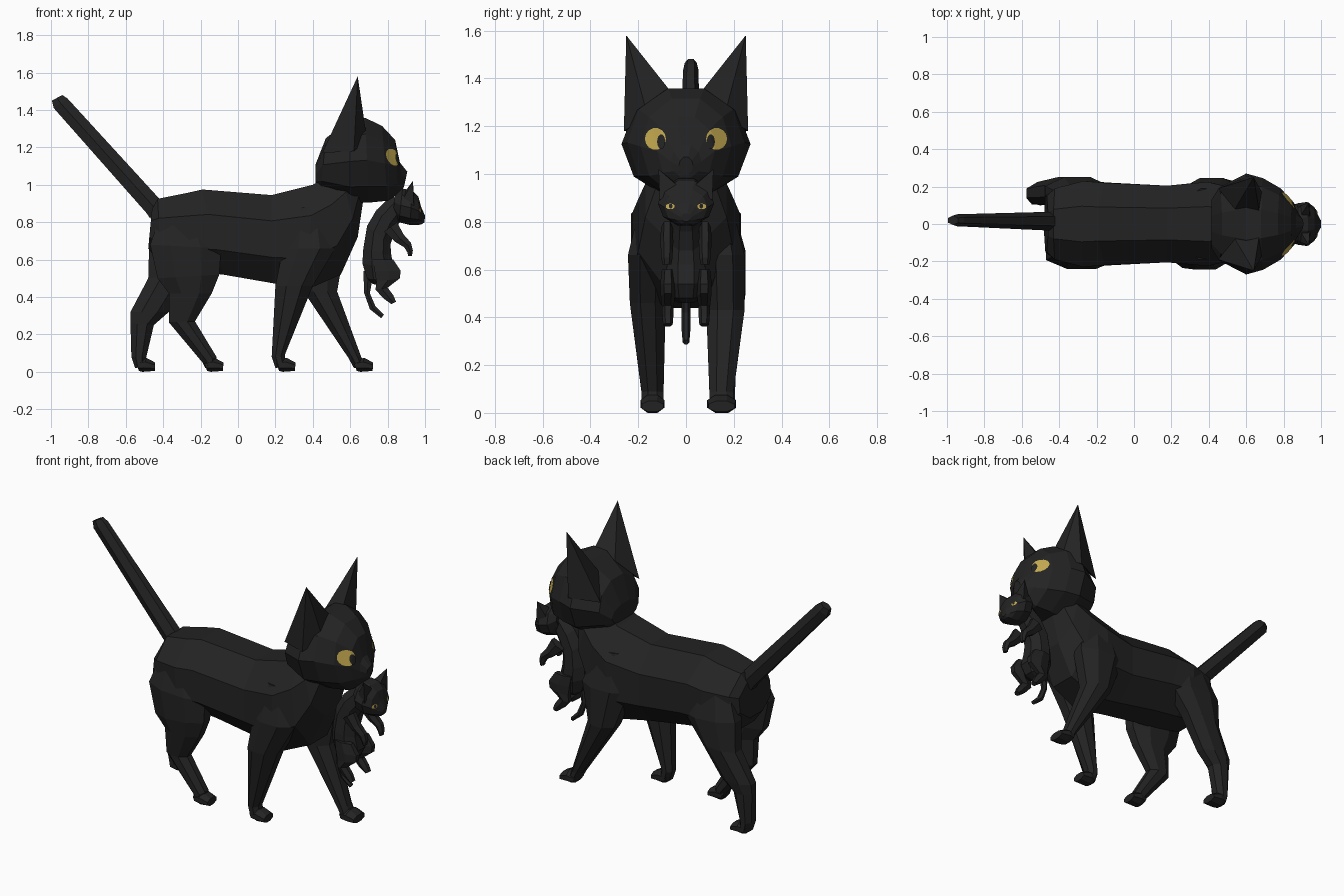
import bpy, bmesh, math
from mathutils import Vector
from mathutils.bvhtree import BVHTree


def material(name, rgb):
    m = bpy.data.materials.new(name)
    m.diffuse_color = (*rgb, 1)
    return m


BLACK = material("black_fur", (0.017, 0.017, 0.017))
YELLOW = material("yellow_eye", (0.55, 0.40, 0.08))


def finish(bm, name, mat, recalc=True):
    if recalc:
        bmesh.ops.recalc_face_normals(bm, faces=bm.faces)
    me = bpy.data.meshes.new(name)
    bm.to_mesh(me)
    bm.free()
    me.materials.append(mat)
    ob = bpy.data.objects.new(name, me)
    bpy.context.collection.objects.link(ob)
    return ob


def loft(name, rings, y=0.0, n=8):
    """Each ring: (x, z) of one silhouette edge, (x, z) of the other, half width[, y]."""
    bm = bmesh.new()
    angles = [(i + 0.5) * 2 * math.pi / n for i in range(n)]
    smax, cmax = max(map(math.sin, angles)), max(map(math.cos, angles))
    prev = None
    for r in rings:
        ax, az, bx, bz, w = r[:5]
        yc = r[5] if len(r) > 5 else y
        a, b = Vector((ax, yc, az)), Vector((bx, yc, bz))
        ring = [bm.verts.new((a + b) / 2 + (a - b) / 2 * math.cos(t) / cmax
                             + Vector((0, w * math.sin(t) / smax, 0))) for t in angles]
        if prev:
            for i in range(n):
                j = (i + 1) % n
                bm.faces.new((prev[i], prev[j], ring[j], ring[i]))
        else:
            bm.faces.new(ring)
        prev = ring
    bm.faces.new(prev)
    return finish(bm, name, BLACK)


def ear(name, side, tip, base):
    bm = bmesh.new()
    pts = [bm.verts.new((x, side * y, z)) for x, y, z in base]
    top = bm.verts.new((tip[0], side * tip[1], tip[2]))
    bm.faces.new(pts)
    for i in range(len(pts)):
        bm.faces.new((pts[i], pts[(i + 1) % len(pts)], top))
    finish(bm, name, BLACK)


def eye_plate(name, head, y, z, ry, rz, mat, lift):
    """Thin oval laid on the front of a head."""
    tree = BVHTree.FromPolygons([v.co for v in head.data.vertices],
                                [p.vertices[:] for p in head.data.polygons])
    bm = bmesh.new()

    def on_head(py, pz):
        hit = tree.ray_cast(Vector((3, py, pz)), Vector((-1, 0, 0)))
        return bm.verts.new(hit[0] + Vector((lift, 0, 0)))
    n = 14
    centre, prev = on_head(y, z), None
    for k in (0.25, 0.5, 0.75, 1):
        ring = [on_head(y + ry * k * math.cos(2 * math.pi * i / n),
                        z + rz * k * math.sin(2 * math.pi * i / n)) for i in range(n)]
        for i in range(n):
            j = (i + 1) % n
            if prev:
                bm.faces.new((prev[i], ring[i], ring[j], prev[j]))
            else:
                bm.faces.new((centre, ring[i], ring[j]))
        prev = ring
    finish(bm, name, mat, False)


# Adult torso, neck and tail
loft("body", [
    (-0.46, 0.87, -0.48, 0.66, 0.15), (-0.43, 0.925, -0.41, 0.57, 0.19),
    (-0.28, 0.955, -0.25, 0.54, 0.23), (-0.19, 0.975, -0.08, 0.52, 0.22),
    (0.18, 0.945, 0.18, 0.475, 0.205), (0.40, 1.0, 0.37, 0.44, 0.225),
    (0.48, 1.05, 0.55, 0.52, 0.20), (0.55, 1.06, 0.64, 0.72, 0.17),
    (0.60, 1.05, 0.67, 0.92, 0.12)])
loft("tail", [(-0.41, 0.90, -0.47, 0.82, 0.05, 0.015), (-0.42, 0.925, -0.49, 0.85, 0.05, 0.015),
              (-0.91, 1.46, -0.985, 1.41, 0.032, 0.02),
              (-0.94, 1.48, -0.995, 1.45, 0.025, 0.02)], n=6)

# Adult head, ears and eyes
head = loft("head", [
    (0.415, 1.11, 0.415, 1.0, 0.13), (0.47, 1.25, 0.44, 0.965, 0.195),
    (0.60, 1.345, 0.60, 0.905, 0.27), (0.68, 1.358, 0.70, 0.905, 0.245),
    (0.77, 1.315, 0.80, 0.915, 0.19), (0.84, 1.24, 0.855, 0.95, 0.12),
    (0.865, 1.12, 0.885, 0.985, 0.065), (0.905, 1.07, 0.89, 1.0, 0.03)], n=10)
for s, tag in ((-1, "right"), (1, "left")):
    ear(f"{tag}_ear", s, (0.64, 0.25, 1.58),
        [(0.67, 0.06, 1.34), (0.69, 0.16, 1.24), (0.62, 0.26, 1.18),
         (0.45, 0.19, 1.17), (0.54, 0.08, 1.30)])
    eye_plate(f"{tag}_eye", head, s * 0.128, 1.147, 0.044, 0.046, YELLOW, 0.004)
    eye_plate(f"{tag}_pupil", head, s * 0.104, 1.135, 0.017, 0.031, BLACK, 0.008)

# Adult legs in a walking pose: near side y < 0, far side y > 0
loft("right_front_leg", [
    (0.46, 0.88, 0.30, 0.88, 0.06, -0.13), (0.52, 0.66, 0.24, 0.66, 0.085, -0.158),
    (0.40, 0.46, 0.20, 0.46, 0.075, -0.16), (0.25, 0.09, 0.18, 0.08, 0.046, -0.14),
    (0.26, 0.03, 0.20, 0.02, 0.045, -0.14)])
loft("left_front_leg", [
    (0.50, 0.88, 0.30, 0.88, 0.06, 0.13), (0.57, 0.66, 0.26, 0.66, 0.085, 0.16),
    (0.53, 0.43, 0.35, 0.43, 0.08, 0.165), (0.655, 0.09, 0.59, 0.075, 0.05, 0.148),
    (0.68, 0.03, 0.62, 0.02, 0.05, 0.148)])
loft("right_hind_leg", [
    (-0.16, 0.82, -0.42, 0.82, 0.06, -0.14), (-0.09, 0.66, -0.47, 0.68, 0.08, -0.16),
    (-0.10, 0.52, -0.43, 0.50, 0.075, -0.16), (-0.14, 0.42, -0.37, 0.42, 0.065, -0.155),
    (-0.23, 0.27, -0.37, 0.265, 0.05, -0.145), (-0.115, 0.08, -0.19, 0.05, 0.045, -0.14),
    (-0.12, 0.03, -0.175, 0.02, 0.045, -0.14)])
loft("left_hind_leg", [
    (-0.16, 0.82, -0.42, 0.82, 0.06, 0.15), (-0.13, 0.66, -0.475, 0.68, 0.08, 0.17),
    (-0.24, 0.52, -0.48, 0.50, 0.075, 0.175), (-0.37, 0.32, -0.575, 0.32, 0.06, 0.165),
    (-0.45, 0.25, -0.575, 0.26, 0.052, 0.16), (-0.49, 0.08, -0.57, 0.08, 0.05, 0.155),
    (-0.50, 0.03, -0.55, 0.02, 0.05, 0.155)])
for name, x, y, w in (("right_front_paw", 0.20, -0.14, 0.05), ("left_front_paw", 0.615, 0.148, 0.06),
                      ("right_hind_paw", -0.185, -0.14, 0.05), ("left_hind_paw", -0.55, 0.155, 0.055)):
    loft(name, [(x, 0.06, x + 0.02, 0.005, w * 0.85), (x + 0.06, 0.075, x + 0.04, 0, w),
                (x + 0.107, 0.05, x + 0.105, 0.005, w * 0.9)], y)

# Kitten hanging from the mouth
loft("kitten_body", [
    (0.87, 0.81, 0.83, 0.95, 0.05), (0.84, 0.76, 0.74, 0.865, 0.065),
    (0.815, 0.68, 0.69, 0.78, 0.072), (0.82, 0.62, 0.67, 0.66, 0.08),
    (0.84, 0.54, 0.665, 0.58, 0.082), (0.81, 0.48, 0.69, 0.50, 0.07),
    (0.76, 0.46, 0.72, 0.47, 0.035)])
loft("kitten_tail", [
    (0.725, 0.53, 0.67, 0.54, 0.018), (0.705, 0.42, 0.675, 0.42, 0.018),
    (0.735, 0.35, 0.705, 0.335, 0.018), (0.78, 0.305, 0.765, 0.287, 0.014)], n=6)
kitten_head = loft("kitten_head", [
    (0.84, 0.955, 0.83, 0.86, 0.07), (0.88, 0.98, 0.86, 0.80, 0.11),
    (0.93, 0.97, 0.92, 0.785, 0.118), (0.965, 0.935, 0.965, 0.785, 0.09),
    (0.98, 0.88, 0.985, 0.79, 0.05), (1.0, 0.835, 0.997, 0.80, 0.02)], n=10)
for s, tag in ((-1, "right"), (1, "left")):
    ear(f"kitten_{tag}_ear", s, (0.935, 0.115, 1.02),
        [(0.94, 0.04, 0.955), (0.94, 0.11, 0.89), (0.87, 0.09, 0.90), (0.89, 0.04, 0.96)])
    eye_plate(f"kitten_{tag}_eye", kitten_head, s * 0.066, 0.864, 0.019, 0.012, YELLOW, 0.003)
    eye_plate(f"kitten_{tag}_pupil", kitten_head, s * 0.064, 0.865, 0.008, 0.010, BLACK, 0.006)
    loft(f"kitten_{tag}_arm", [
        (0.85, 0.80, 0.78, 0.75, 0.025), (0.885, 0.735, 0.84, 0.695, 0.027),
        (0.925, 0.69, 0.89, 0.665, 0.025), (0.935, 0.65, 0.905, 0.64, 0.023),
        (0.93, 0.62, 0.91, 0.62, 0.018)], s * 0.08, n=6)
    loft(f"kitten_{tag}_leg", [
        (0.83, 0.60, 0.72, 0.60, 0.025), (0.87, 0.54, 0.73, 0.54, 0.032),
        (0.865, 0.50, 0.74, 0.48, 0.03), (0.80, 0.45, 0.735, 0.44, 0.025),
        (0.83, 0.41, 0.775, 0.395, 0.023), (0.845, 0.375, 0.82, 0.362, 0.02)], s * 0.076, n=6)
